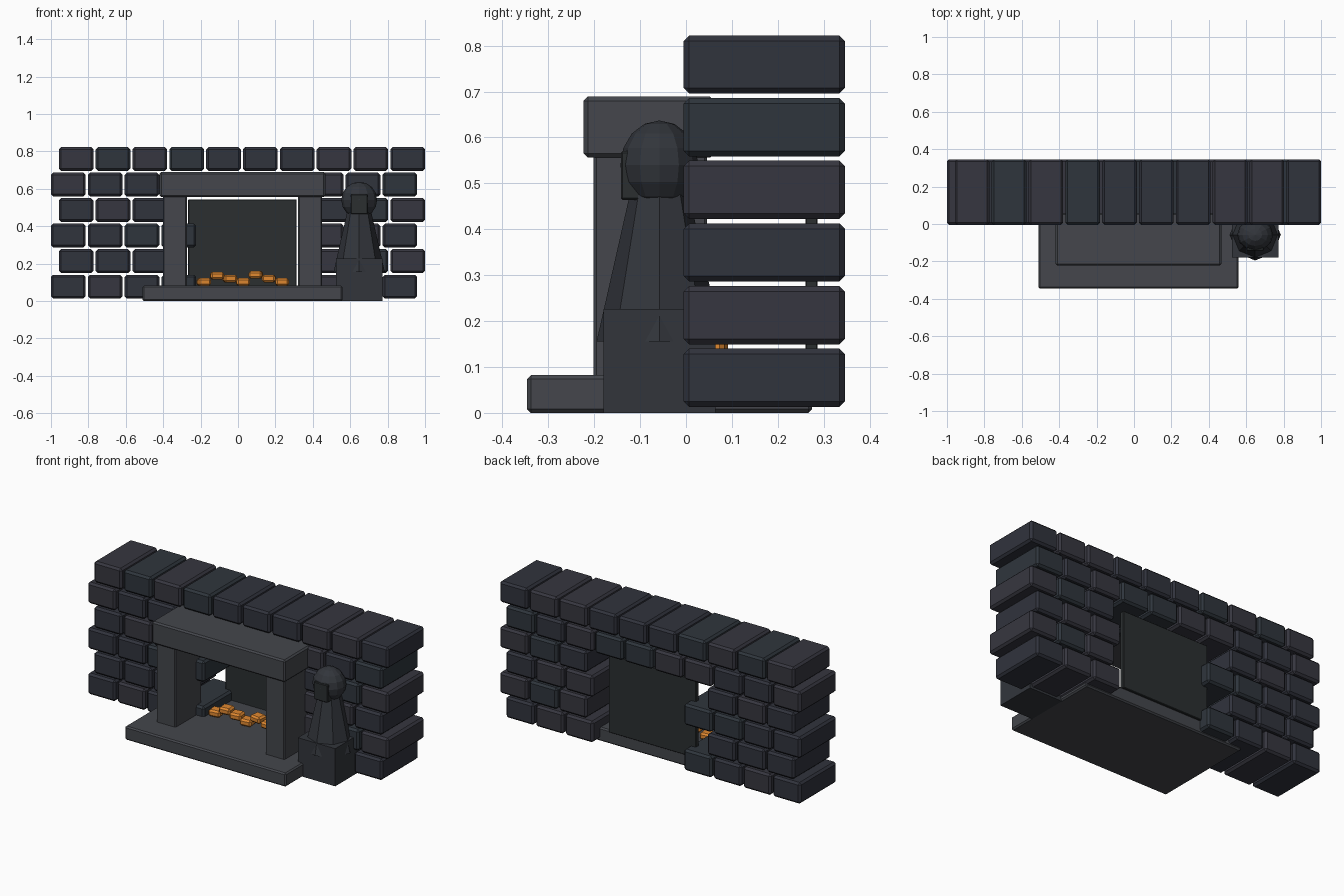
import bpy, bmesh, random
from mathutils import Matrix
from math import radians

if "Cube" in bpy.data.objects:
    bpy.data.objects.remove(bpy.data.objects["Cube"])

random.seed(4)


def material(name, rgb):
    m = bpy.data.materials.new(name)
    m.diffuse_color = (*rgb, 1)
    m.use_nodes = True
    m.node_tree.nodes["Principled BSDF"].inputs["Base Color"].default_value = m.diffuse_color
    return m


BRICKS = [material("brick_dark", (0.030, 0.033, 0.046)),
          material("brick_violet", (0.037, 0.037, 0.050)),
          material("brick_blue", (0.028, 0.036, 0.046))]
STONE = material("stone", (0.058, 0.062, 0.072))
SOOT = material("soot", (0.024, 0.028, 0.030))
FIGURE = material("figure_stone", (0.032, 0.036, 0.044))
EMBER = material("ember", (0.75, 0.25, 0.03))


def finish(name, bm, mat):
    me = bpy.data.meshes.new(name)
    bm.to_mesh(me)
    bm.free()
    me.materials.append(mat)
    ob = bpy.data.objects.new(name, me)
    bpy.context.collection.objects.link(ob)
    return ob


def box(name, x, y, z, mat, bevel=0.0, turn=0.0):
    """Box from (min, max) ranges, with an optional chamfer and turn about z."""
    size = [b - a for a, b in (x, y, z)]
    bm = bmesh.new()
    bmesh.ops.create_cube(bm, size=1, matrix=Matrix.Diagonal((*size, 1)))
    if bevel:
        bmesh.ops.bevel(bm, geom=bm.edges[:], offset=bevel, segments=1,
                        affect='EDGES', profile=0.5)
    ob = finish(name, bm, mat)
    ob.location = [(a + b) / 2 for a, b in (x, y, z)]
    ob.rotation_euler.z = turn
    return ob


# Brick wall: six staggered courses, leaving the firebox open in the lower four
for row in range(6):
    odd = row % 2
    start = -0.958 if odd else -1.0
    z0 = 0.013 + row * 0.1365
    for i in range(10):
        if row < 4 and (3 if odd else 4) <= i <= 6:
            continue
        x0 = start + i * 0.197
        box(f"brick_{row}_{i}", (x0, x0 + 0.185), (-0.005, 0.346),
            (z0, z0 + 0.127), random.choice(BRICKS), 0.012)

# Hearth slab, pillars, mantel and fireback
CX = 0.024
box("hearth_slab", (CX - 0.535, CX + 0.535), (-0.346, 0.275), (0, 0.082), STONE, 0.008)
for side, name in ((-1, "left_pillar"), (1, "right_pillar")):
    c = CX + side * 0.362
    box(name, (c - 0.064, c + 0.064), (-0.201, 0.046), (0.075, 0.565), STONE, 0.006)
box("mantel", (CX - 0.443, CX + 0.443), (-0.223, 0.061), (0.556, 0.689), STONE, 0.009)
box("fireback", (CX - 0.29, CX + 0.29), (0.26, 0.287), (0.075, 0.543), SOOT, 0.003)

# Embers
for i, z in enumerate((0.102, 0.135, 0.12, 0.102, 0.14, 0.12, 0.102)):
    x = -0.182 + i * 0.0695
    box(f"ember_{i}", (x - 0.036, x + 0.036), (0.022, 0.088),
        (z - 0.02, z + 0.02), EMBER, 0.01, random.uniform(-0.15, 0.15))

# Statue: plinth, eight-sided robe, faceted head and face plate
SX, SY = 0.648, -0.058
box("statue_plinth", (SX - 0.124, SX + 0.124), (SY - 0.122, SY + 0.122), (0, 0.226), FIGURE)

bm = bmesh.new()
bmesh.ops.create_cone(bm, cap_ends=True, segments=8, radius1=0.137, radius2=0.059,
                      depth=0.345, matrix=Matrix.Translation((SX, SY, 0.3275)))
finish("statue_robe", bm, FIGURE)

bm = bmesh.new()
bmesh.ops.create_uvsphere(bm, u_segments=12, v_segments=8, radius=1,
                          matrix=Matrix.Translation((SX, SY, 0.54))
                          @ Matrix.Diagonal((0.096, 0.085, 0.097, 1)))
finish("statue_head", bm, FIGURE)
box("statue_face", (SX - 0.046, SX + 0.046), (-0.142, -0.09), (0.464, 0.57), SOOT, 0.004)
